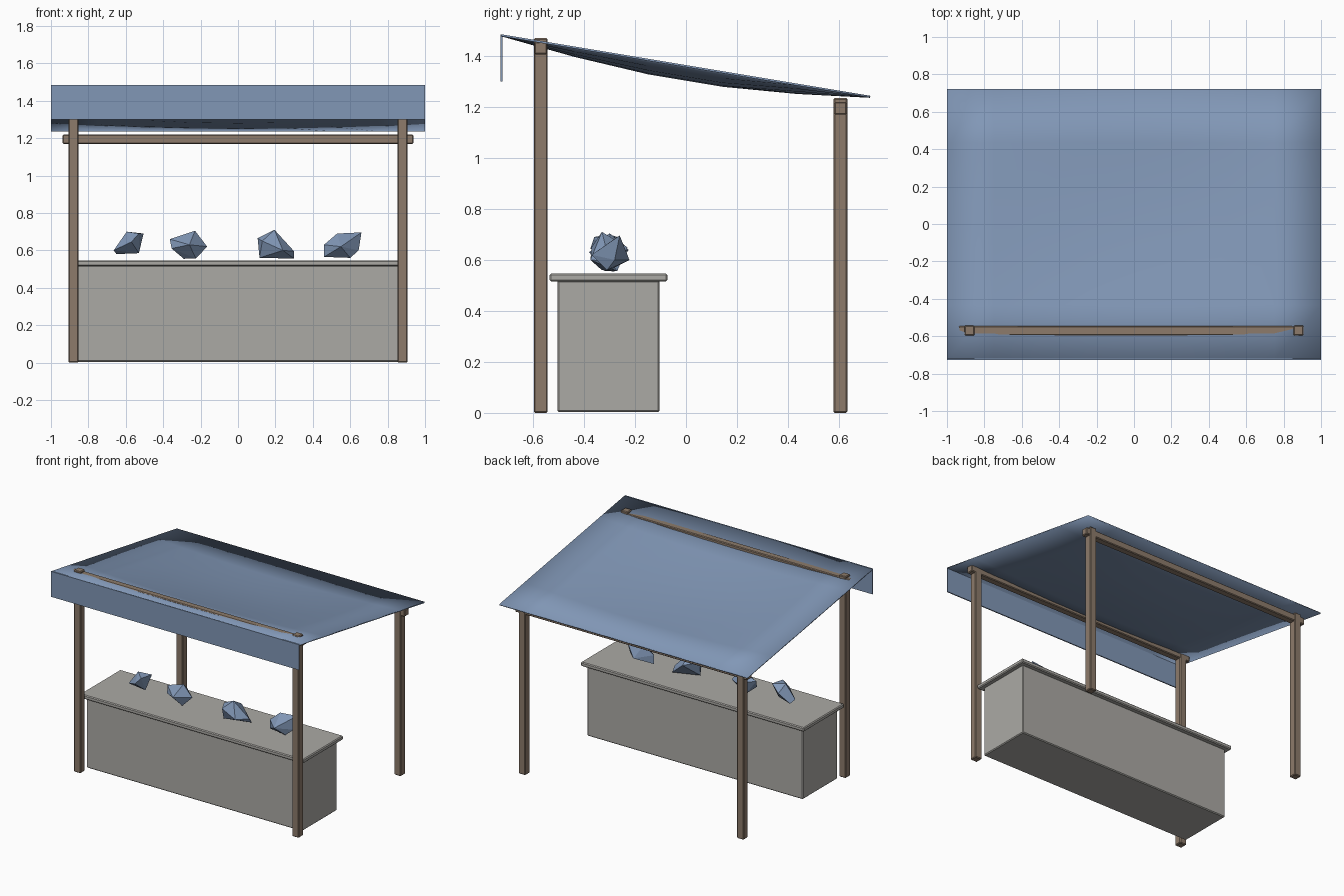
import bpy, bmesh, math

if "Cube" in bpy.data.objects:
    bpy.data.objects.remove(bpy.data.objects["Cube"])


def material(name, rgb):
    m = bpy.data.materials.new(name)
    m.diffuse_color = (*rgb, 1)
    m.use_nodes = True
    m.node_tree.nodes["Principled BSDF"].inputs["Base Color"].default_value = m.diffuse_color
    return m


cloth_blue = material("cloth blue", (0.22, 0.31, 0.47))
wood_brown = material("wood brown", (0.266, 0.198, 0.147))
stone_grey = material("stone grey", (0.41, 0.40, 0.375))


def add_object(name, bm, mat):
    bmesh.ops.recalc_face_normals(bm, faces=bm.faces)
    mesh = bpy.data.meshes.new(name)
    bm.to_mesh(mesh)
    bm.free()
    mesh.materials.append(mat)
    obj = bpy.data.objects.new(name, mesh)
    bpy.context.collection.objects.link(obj)
    return obj


def box(name, lo, hi, mat, bevel=0.0):
    bm = bmesh.new()
    bmesh.ops.create_cube(bm, size=1)
    for v in bm.verts:
        v.co = [lo[i] + (v.co[i] + 0.5) * (hi[i] - lo[i]) for i in range(3)]
    obj = add_object(name, bm, mat)
    if bevel:
        mod = obj.modifiers.new("soft edges", 'BEVEL')
        mod.width = bevel
        mod.segments = 1
    return obj


# Posts and cross beams, tall at the front and short at the back
for side, y, top, beam_top in (("front", -0.57, 1.47, 1.456), ("back", 0.606, 1.235, 1.22)):
    for end, x in (("left", -0.88), ("right", 0.88)):
        box(f"{side}_{end}_post", (x - 0.027, y - 0.027, 0), (x + 0.027, y + 0.027, top),
            wood_brown, 0.005)
    box(f"{side}_beam", (-0.937, y - 0.025, beam_top - 0.05), (0.937, y + 0.025, beam_top),
        wood_brown, 0.005)

# Counter
box("counter_body", (-0.87, -0.505, 0.004), (0.87, -0.103, 0.52), stone_grey, 0.006)
box("counter_top", (-0.90, -0.536, 0.516), (0.90, -0.072, 0.546), stone_grey, 0.006)

# Sagging cloth roof
bm = bmesh.new()
NX, NY = 8, 5
grid = []
for j in range(NY + 1):
    v = j / NY
    row = []
    for i in range(NX + 1):
        u = i / NX
        sag = 0.056 * math.sin(math.pi * u) * math.sin(math.pi * v)
        row.append(bm.verts.new((2 * u - 1, -0.723 + 1.446 * v, 1.485 - 0.241 * v - sag)))
    grid.append(row)
for j in range(NY):
    for i in range(NX):
        bm.faces.new((grid[j][i], grid[j][i + 1], grid[j + 1][i + 1], grid[j + 1][i]))
roof = add_object("cloth_roof", bm, cloth_blue)
thick = roof.modifiers.new("thickness", 'SOLIDIFY')
thick.thickness = 0.008
thick.offset = -1
bpy.context.view_layer.objects.active = roof
roof.select_set(True)
bpy.ops.object.shade_smooth_by_angle(angle=math.radians(30))

# Hanging front flap
box("front_flap", (-1, -0.727, 1.30), (1, -0.719, 1.485), cloth_blue)

# Faceted rocks laid out on the counter, each the hull of a few points
rocks = [
    [(-.665, -.31, .60), (-.595, -.30, .70), (-.505, -.27, .69), (-.53, -.31, .585),
     (-.65, -.27, .58), (-.57, -.375, .645), (-.53, -.36, .69), (-.58, -.235, .65)],
    [(-.365, -.29, .66), (-.23, -.30, .705), (-.165, -.29, .62), (-.225, -.32, .557),
     (-.29, -.28, .555), (-.355, -.31, .61), (-.26, -.38, .63), (-.25, -.225, .64)],
    [(.105, -.31, .665), (.195, -.33, .71), (.30, -.30, .595), (.30, -.27, .556),
     (.115, -.33, .56), (.24, -.375, .60), (.13, -.37, .65), (.19, -.23, .65)],
    [(.46, -.29, .63), (.53, -.27, .69), (.66, -.26, .696), (.645, -.28, .60),
     (.60, -.31, .56), (.46, -.29, .565), (.55, -.37, .62), (.58, -.222, .60)],
]
for n, points in enumerate(rocks, 1):
    bm = bmesh.new()
    verts = [bm.verts.new(p) for p in points]
    bmesh.ops.convex_hull(bm, input=verts)
    add_object(f"rock_{n}", bm, cloth_blue)
